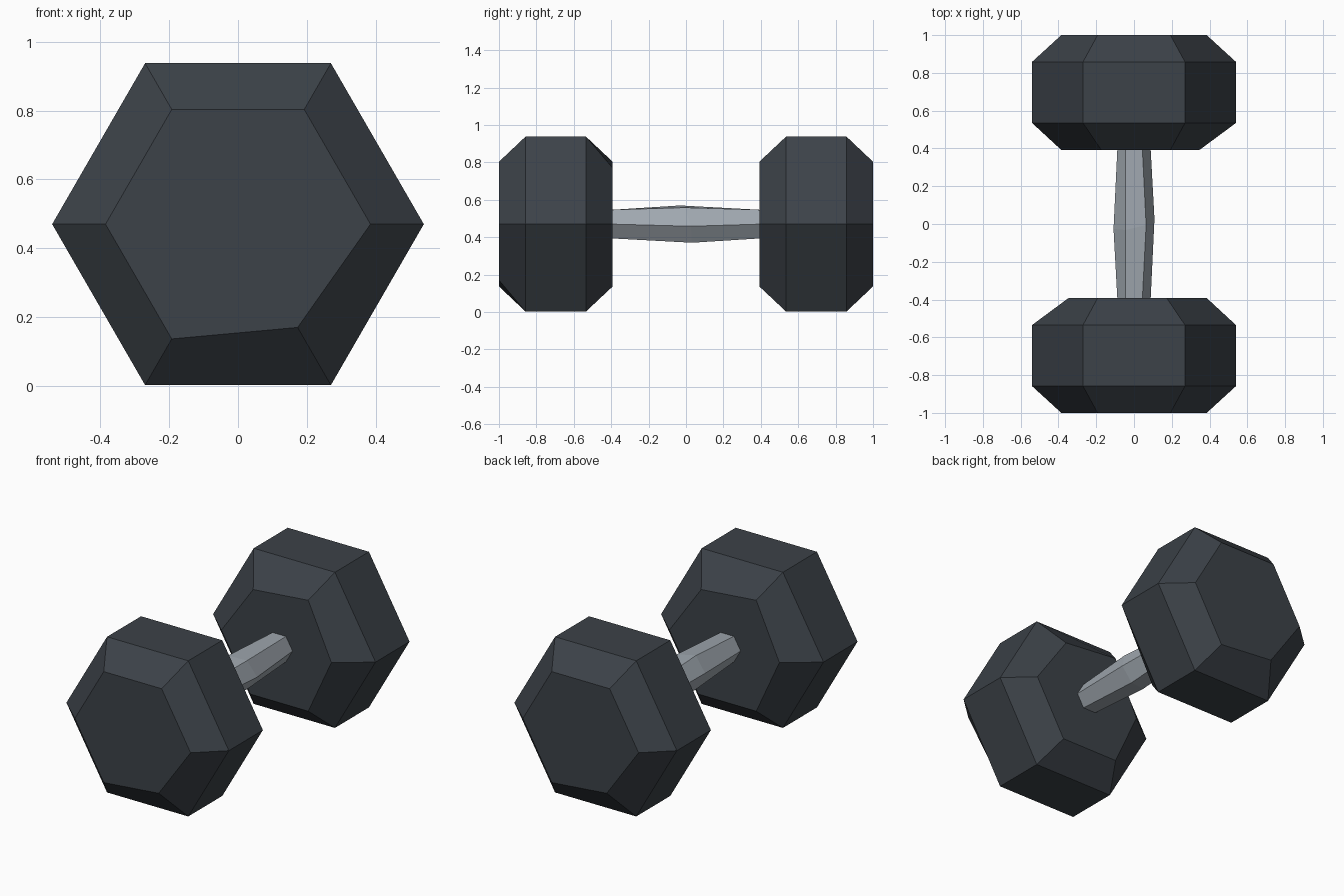
import bpy, bmesh, math

if "Cube" in bpy.data.objects:
    bpy.data.objects.remove(bpy.data.objects["Cube"])

CZ = 0.47  # height of the bar axis


def material(name, rgb):
    m = bpy.data.materials.new(name)
    m.diffuse_color = (*rgb, 1.0)
    m.use_nodes = True
    m.node_tree.nodes["Principled BSDF"].inputs["Base Color"].default_value = m.diffuse_color
    return m


def hex_ring(y, radius, turn=0.0, tilt=0.0, worn=()):
    """Hexagon across the bar axis; corners listed in worn are pulled in."""
    pts = []
    for i in range(6):
        a = math.radians(60 * i + turn)
        r = radius * (0.9 if i in worn else 1.0)
        x, z = r * math.cos(a), r * math.sin(a)
        pts.append((x, y + tilt * (x - z), CZ + z))
    return pts


def loft(name, rings, mat):
    bm = bmesh.new()
    loops = [[bm.verts.new(p) for p in ring] for ring in rings]
    for a, b in zip(loops, loops[1:]):
        for i in range(6):
            j = (i + 1) % 6
            bm.faces.new((a[i], a[j], b[j], b[i]))
    bm.faces.new(loops[0])
    bm.faces.new(loops[-1])
    bmesh.ops.recalc_face_normals(bm, faces=bm.faces)
    me = bpy.data.meshes.new(name)
    bm.to_mesh(me)
    bm.free()
    me.materials.append(mat)
    ob = bpy.data.objects.new(name, me)
    bpy.context.collection.objects.link(ob)
    return ob


iron = material("dark iron", (0.045, 0.054, 0.065))
steel = material("grey steel", (0.35, 0.39, 0.43))

# Chamfered hexagonal weights, the back one is the front one turned half round
front = loft("front_weight", [
    hex_ring(-1.0, 0.385, worn=(5,)),
    hex_ring(-0.858, 0.54),
    hex_ring(-0.535, 0.54),
    hex_ring(-0.392, 0.385, worn=(1, 3)),
], iron)
back = bpy.data.objects.new("back_weight", front.data)
back.rotation_euler.z = math.pi
bpy.context.collection.objects.link(back)

# Grip, thicker and slightly twisted in the middle
loft("grip", [
    hex_ring(-0.40, 0.088),
    hex_ring(0.0, 0.109, turn=-6, tilt=0.22),
    hex_ring(0.40, 0.088),
], steel)
